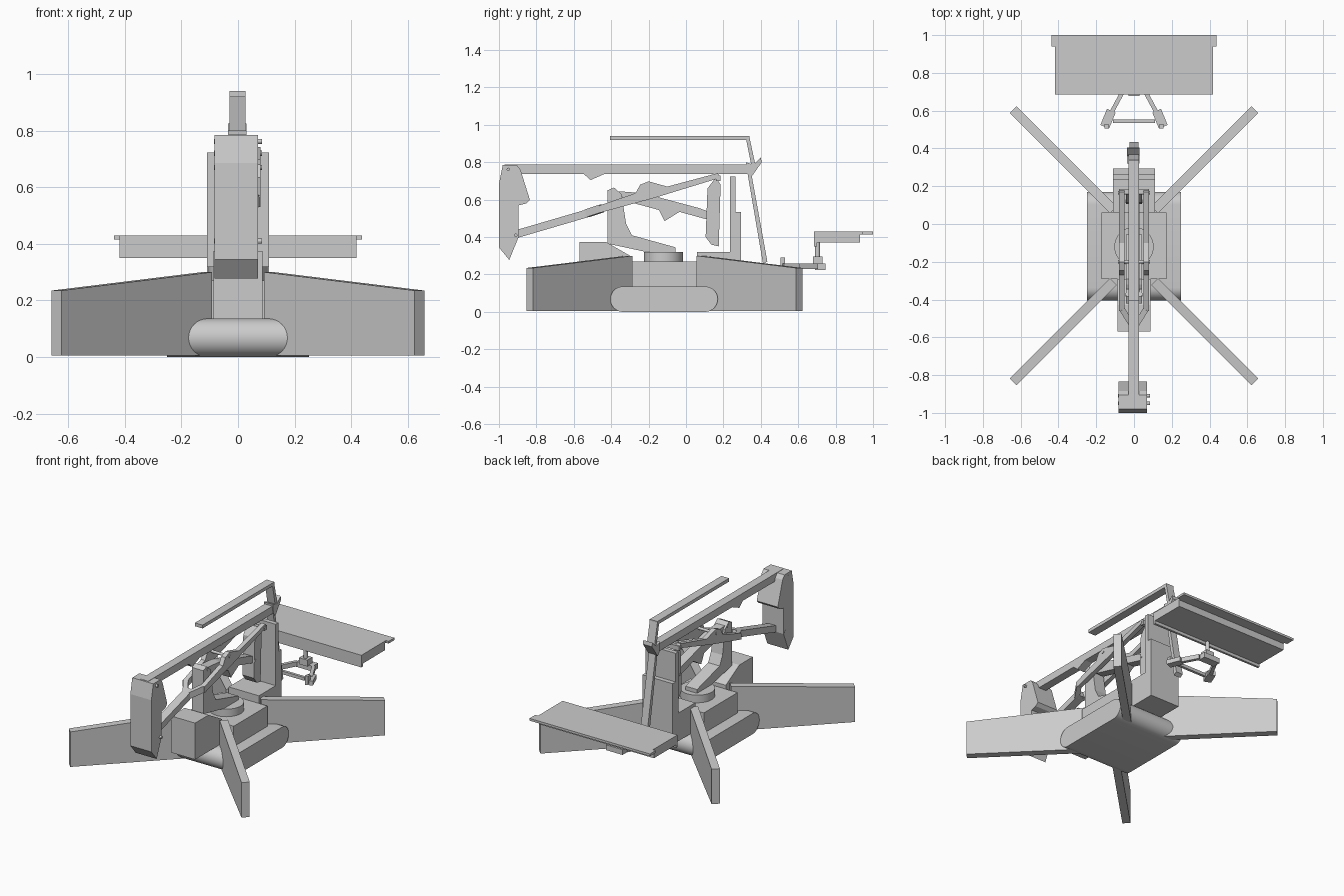
import bpy, bmesh, math
from mathutils import Vector

cube = bpy.data.objects.get("Cube")
if cube:
    bpy.data.objects.remove(cube, do_unlink=True)

grey = bpy.data.materials.new("plain_grey")
grey.use_nodes = True
COLOUR = (0.6, 0.6, 0.6, 1)
grey.diffuse_color = COLOUR
grey.node_tree.nodes["Principled BSDF"].inputs["Base Color"].default_value = COLOUR


def finish(name, bm):
    bmesh.ops.recalc_face_normals(bm, faces=bm.faces)
    mesh = bpy.data.meshes.new(name)
    bm.to_mesh(mesh)
    bm.free()
    mesh.materials.append(grey)
    obj = bpy.data.objects.new(name, mesh)
    bpy.context.collection.objects.link(obj)
    return obj


def prism(name, outline, x0, x1):
    """Side outline of (y, z) points, extruded from x0 to x1."""
    bm = bmesh.new()
    face = bm.faces.new([bm.verts.new((x0, y, z)) for y, z in outline])
    ext = bmesh.ops.extrude_face_region(bm, geom=[face])
    moved = [v for v in ext["geom"] if isinstance(v, bmesh.types.BMVert)]
    bmesh.ops.translate(bm, vec=(x1 - x0, 0, 0), verts=moved)
    return finish(name, bm)


def box(name, x0, x1, y0, y1, z0, z1):
    return prism(name, [(y0, z0), (y1, z0), (y1, z1), (y0, z1)], x0, x1)


def bar(name, start, end, width, height):
    """Straight rectangular bar between two points."""
    a, b = Vector(start), Vector(end)
    length = (b - a).length
    obj = box(name, -width / 2, width / 2, 0, length, -height / 2, height / 2)
    obj.location = a
    obj.rotation_mode = 'QUATERNION'
    obj.rotation_quaternion = (b - a).to_track_quat('Y', 'Z')
    return obj


def cylinder(name, centre, radius, depth, sides, sideways=False):
    bm = bmesh.new()
    bmesh.ops.create_cone(bm, cap_ends=True, segments=sides, radius1=radius,
                          radius2=radius, depth=depth)
    obj = finish(name, bm)
    obj.location = centre
    if sideways:
        obj.rotation_euler.y = math.pi / 2
    return obj


def smooth(obj):
    bpy.ops.object.select_all(action='DESELECT')
    obj.select_set(True)
    bpy.context.view_layer.objects.active = obj
    bpy.ops.object.shade_smooth_by_angle(angle=math.radians(30))


# Rounded base slab
R = 0.068
steps = [math.pi * i / 16 for i in range(17)]
outline = [(0.102 + R * math.sin(t), R - R * math.cos(t)) for t in steps]
outline += [(-0.337 - R * math.sin(t), R + R * math.cos(t)) for t in steps]
smooth(prism("base_slab", outline, -0.25, 0.25))

# Body, front housing and turntable
box("body_block", -0.172, 0.172, -0.29, 0.06, 0.1, 0.27)
prism("front_housing", [(-0.57, 0.135), (-0.57, 0.375), (-0.43, 0.375),
                        (-0.29, 0.295), (-0.29, 0.135)], -0.087, 0.087)
smooth(cylinder("turntable", (0, -0.12, 0.295), 0.104, 0.05, 40))

# Four tapered stabiliser legs
for sx, left_right in ((1, "left"), (-1, "right")):
    for y, turn, end in ((0.075, 45, "rear"), (-0.305, 135, "front")):
        leg = prism(f"{end}_{left_right}_leg",
                    [(0, 0.005), (0, 0.3), (0.75, 0.235), (0.75, 0.005)], -0.025, 0.025)
        leg.location = (sx * 0.11, y, 0)
        leg.rotation_euler.z = math.radians(-sx * turn)

# Rear housing and stepped back column
box("rear_housing", -0.11, 0.11, 0.06, 0.295, 0.135, 0.32)
box("back_column_tall", -0.11, 0.11, 0.235, 0.265, 0.3, 0.723)
box("back_column_short", -0.11, 0.11, 0.265, 0.295, 0.3, 0.535)

# Pedestal on the turntable and its links
prism("pedestal", [(-0.42, 0.65), (-0.385, 0.665), (-0.345, 0.63), (-0.32, 0.47),
                   (-0.29, 0.41), (-0.055, 0.345), (-0.055, 0.318), (-0.2, 0.318),
                   (-0.42, 0.365)], -0.042, 0.042)
prism("middle_link", [(-0.36, 0.645), (-0.23, 0.635), (0.07, 0.555), (0.11, 0.54),
                      (0.11, 0.495), (-0.035, 0.535), (-0.115, 0.485), (-0.145, 0.545),
                      (-0.33, 0.595)], -0.03, 0.03)
prism("swing_link", [(0.115, 0.66), (0.105, 0.4), (0.135, 0.36), (0.175, 0.35),
                     (0.185, 0.68), (0.16, 0.72)], -0.042, 0.042)

# Forked lower arm: two rails that join into one bar
rail = [(-0.46, 0.53), (-0.46, 0.57), (-0.27, 0.635), (-0.245, 0.68), (-0.2, 0.698),
        (-0.1, 0.67), (0.17, 0.742), (0.185, 0.718), (-0.16, 0.612)]
for s, side in ((1, "left"), (-1, "right")):
    prism(f"lower_arm_{side}_rail", rail, s * 0.05, s * 0.08)
    bar(f"lower_arm_{side}_taper", (s * 0.064, -0.45, 0.553), (s * 0.014, -0.53, 0.527),
        0.03, 0.042)
bar("lower_arm_front", (0, -0.91, 0.415), (0, -0.5, 0.535), 0.055, 0.042)
box("fork_cross_piece", -0.08, 0.08, 0.16, 0.185, 0.7, 0.73)

# Upper arm with its lug and rear bracket
box("upper_arm", -0.03, 0.026, -0.97, 0.345, 0.737, 0.787)
prism("upper_arm_lug", [(-0.55, 0.74), (-0.51, 0.705), (-0.43, 0.74)], -0.03, 0.026)
prism("rear_bracket", [(0.32, 0.8), (0.36, 0.787), (0.4, 0.825), (0.405, 0.8),
                       (0.345, 0.715), (0.325, 0.74)], -0.036, 0.03)

# Top rod, its upright and the long rear strut
box("top_rod", -0.03, 0.026, -0.405, 0.34, 0.918, 0.94)
prism("top_rod_upright", [(0.32, 0.93), (0.338, 0.94), (0.37, 0.79), (0.35, 0.78)],
      -0.03, 0.026)
prism("rear_strut", [(0.33, 0.735), (0.35, 0.735), (0.435, 0.27), (0.412, 0.255)],
      -0.025, 0.025)

# Front bucket
prism("bucket", [(-0.98, 0.785), (-0.905, 0.785), (-0.885, 0.76), (-0.835, 0.6),
                 (-0.855, 0.58), (-0.895, 0.57), (-0.895, 0.4), (-0.945, 0.278),
                 (-1.0, 0.345), (-1.0, 0.685)], -0.083, 0.07)

# Rear platform with overhanging lip
box("platform", -0.418, 0.418, 0.685, 0.93, 0.37, 0.425)
box("platform_top", -0.418, 0.418, 0.685, 0.95, 0.415, 0.43)
box("platform_lip", -0.438, 0.438, 0.94, 1.0, 0.415, 0.43)
box("platform_front_flange", -0.418, 0.418, 0.685, 0.7, 0.35, 0.425)

# Platform post on an A-frame bracket
smooth(cylinder("platform_post", (0, 0.703, 0.33), 0.013, 0.1, 20))
box("post_foot", -0.03, 0.03, 0.678, 0.73, 0.255, 0.297)
box("bracket_plate", -0.06, 0.06, 0.69, 0.745, 0.225, 0.26)
box("bracket_cross_bar", -0.11, 0.11, 0.535, 0.553, 0.237, 0.258)
for s, side in ((1, "left"), (-1, "right")):
    bar(f"bracket_{side}_arm", (s * 0.06, 0.7, 0.245), (s * 0.13, 0.57, 0.245), 0.022, 0.03)
    bar(f"bracket_{side}_block", (s * 0.12, 0.6, 0.243), (s * 0.155, 0.515, 0.243), 0.05, 0.03)
    box(f"bracket_{side}_stop", s * 0.135, s * 0.155, 0.505, 0.53, 0.24, 0.29)

# Joint pins
for y, z, half in ((-0.95, 0.762, 0.084), (-0.91, 0.41, 0.084), (0.165, 0.72, 0.084),
                   (-0.2, 0.67, 0.084), (-0.375, 0.64, 0.045), (0.12, 0.51, 0.045)):
    cylinder("joint_pin", (0, y, z), 0.009, half * 2, 12, sideways=True)
